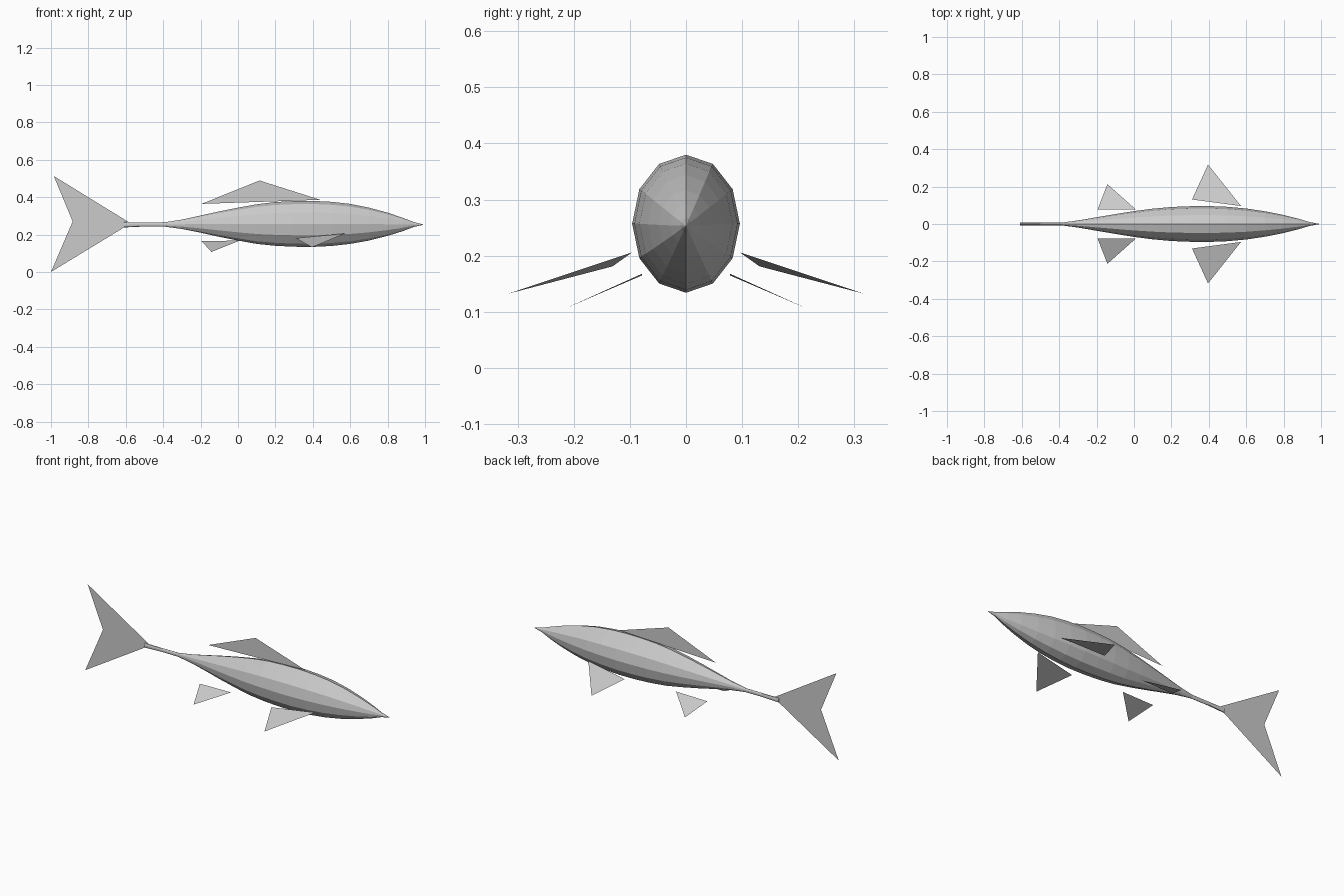
import bpy, bmesh
from math import sin, cos, tau

def make_object(name, verts, faces):
    mesh = bpy.data.meshes.new(name)
    mesh.from_pydata(verts, [], faces)
    bm = bmesh.new()
    bm.from_mesh(mesh)
    bmesh.ops.recalc_face_normals(bm, faces=bm.faces)
    bm.to_mesh(mesh)
    bm.free()
    obj = bpy.data.objects.new(name, mesh)
    bpy.context.collection.objects.link(obj)
    return obj

def loft(name, sections, sides=12):
    """Skin elliptical rings (x, centre z, half width, half height) along x."""
    verts = [(x, w * sin(tau * i / sides), z + h * cos(tau * i / sides))
             for x, z, w, h in sections for i in range(sides)]
    faces = [(r * sides + i, r * sides + (i + 1) % sides,
              (r + 1) * sides + (i + 1) % sides, (r + 1) * sides + i)
             for r in range(len(sections) - 1) for i in range(sides)]
    last = (len(sections) - 1) * sides
    faces += [tuple(range(sides)), tuple(range(last, last + sides))]
    return make_object(name, verts, faces)

def fin(name, points):
    return make_object(name, points, [tuple(range(len(points)))])

# Body with slim tail stalk and pointed nose
loft("body", [
    (-0.61, 0.252, 0.007, 0.014), (-0.50, 0.254, 0.007, 0.011),
    (-0.39, 0.254, 0.007, 0.012), (-0.30, 0.255, 0.019, 0.025),
    (-0.20, 0.256, 0.036, 0.046), (-0.10, 0.256, 0.053, 0.068),
    (0.00, 0.256, 0.069, 0.088), (0.10, 0.256, 0.082, 0.106),
    (0.20, 0.257, 0.091, 0.117), (0.30, 0.257, 0.095, 0.122),
    (0.40, 0.257, 0.096, 0.123), (0.50, 0.257, 0.092, 0.118),
    (0.60, 0.257, 0.083, 0.107), (0.70, 0.256, 0.068, 0.088),
    (0.80, 0.255, 0.048, 0.062), (0.88, 0.254, 0.028, 0.036),
    (0.94, 0.254, 0.010, 0.013), (0.99, 0.253, 0.001, 0.001)])

# Forked tail fin and dorsal fin, flat on the centre plane
fin("tail_fin", [(-0.58, 0, 0.264), (-0.985, 0, 0.513), (-0.884, 0, 0.27),
                 (-1.0, 0, 0.0), (-0.606, 0, 0.24)])
fin("dorsal_fin", [(-0.195, 0, 0.364), (0.115, 0, 0.489), (0.44, 0, 0.386)])

# Paired side fins
for side, s in (("left", 1), ("right", -1)):
    fin(side + "_pectoral_fin", [(0.572, s * 0.096, 0.206), (0.31, s * 0.131, 0.181),
                                 (0.396, s * 0.318, 0.132)])
    fin(side + "_pelvic_fin", [(0.01, s * 0.078, 0.168), (-0.195, s * 0.078, 0.165),
                               (-0.142, s * 0.213, 0.107)])
